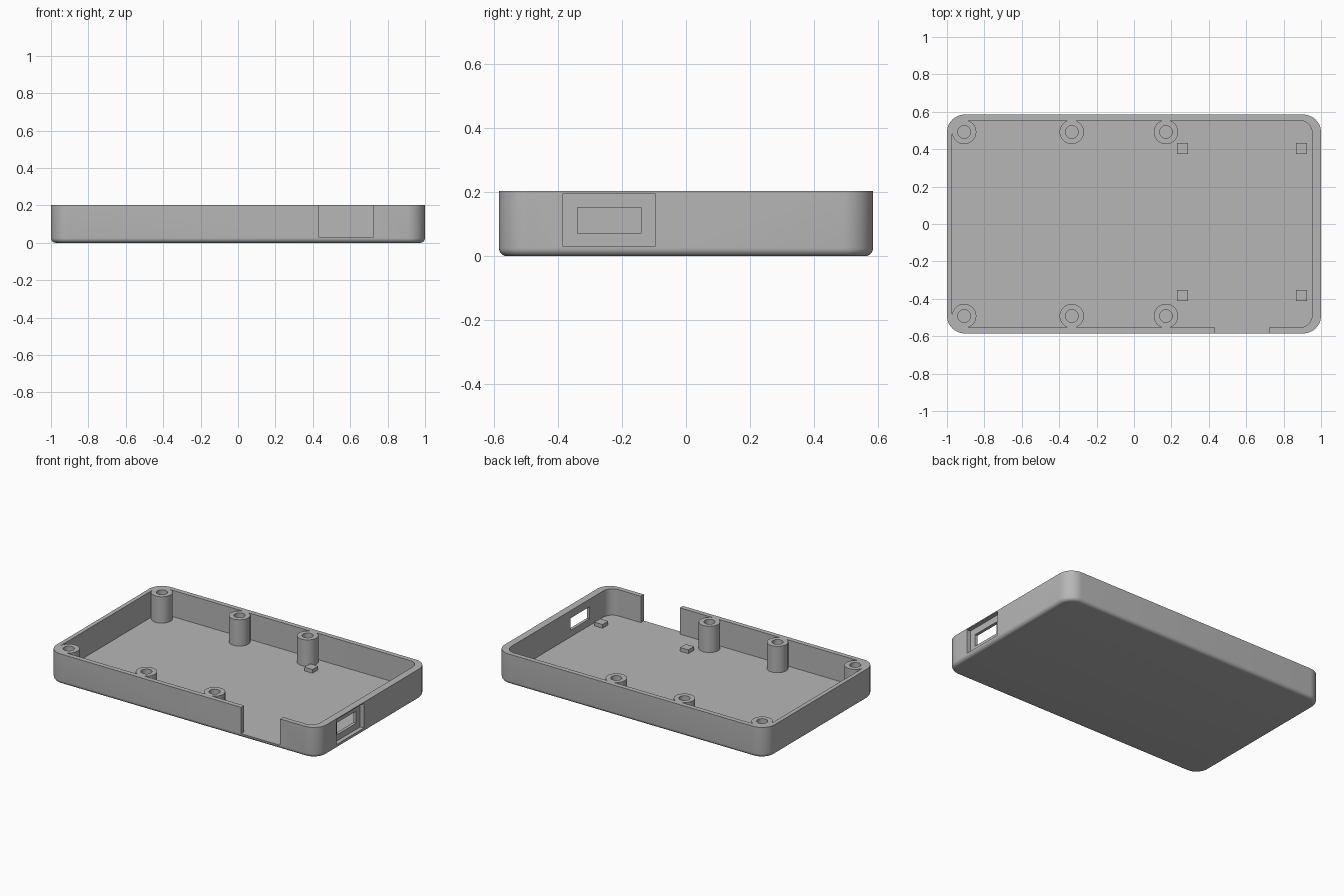
import bpy, bmesh, math

cube = bpy.data.objects.get("Cube")
if cube:
    bpy.data.objects.remove(cube, do_unlink=True)

TOP, FLOOR, DEEP = 0.203, 0.027, 0.585
BOSSES = [(x, y) for x in (-0.908, -0.333, 0.171) for y in (-0.492, 0.492)]

grey = bpy.data.materials.new("case_grey")
grey.use_nodes = True
colour = (0.47, 0.47, 0.47, 1)
grey.diffuse_color = colour
grey.node_tree.nodes["Principled BSDF"].inputs["Base Color"].default_value = colour


def make_object(name, bm):
    bmesh.ops.recalc_face_normals(bm, faces=bm.faces)
    mesh = bpy.data.meshes.new(name)
    bm.to_mesh(mesh)
    bm.free()
    mesh.materials.append(grey)
    obj = bpy.data.objects.new(name, mesh)
    bpy.context.collection.objects.link(obj)
    return obj


def rounded_prism(name, x0, x1, y0, y1, radius, layers, steps=12):
    """Stack rounded rectangles, each given as (inset, z)."""
    bm = bmesh.new()
    loops = []
    for inset, z in layers:
        loop = []
        corners = ((x1 - radius, y1 - radius), (x0 + radius, y1 - radius),
                   (x0 + radius, y0 + radius), (x1 - radius, y0 + radius))
        for quarter, (cx, cy) in enumerate(corners):
            for i in range(steps + 1):
                a = (quarter + i / steps) * math.pi / 2
                r = radius - inset
                loop.append(bm.verts.new((cx + r * math.cos(a), cy + r * math.sin(a), z)))
        loops.append(loop)
    for low, high in zip(loops, loops[1:]):
        for i in range(len(low)):
            j = (i + 1) % len(low)
            bm.faces.new((low[i], low[j], high[j], high[i]))
    bm.faces.new(loops[0][::-1])
    bm.faces.new(loops[-1])
    return make_object(name, bm)


def box(name, x0, x1, y0, y1, z0, z1):
    bm = bmesh.new()
    bmesh.ops.create_cube(bm, size=1)
    for v in bm.verts:
        v.co.x = x1 if v.co.x > 0 else x0
        v.co.y = y1 if v.co.y > 0 else y0
        v.co.z = z1 if v.co.z > 0 else z0
    return make_object(name, bm)


def cylinder(name, x, y, radius, z0, z1):
    bm = bmesh.new()
    bmesh.ops.create_cone(bm, cap_ends=True, segments=40, radius1=radius,
                          radius2=radius, depth=z1 - z0)
    bmesh.ops.translate(bm, verts=bm.verts, vec=(x, y, (z0 + z1) / 2))
    return make_object(name, bm)


def cut(target, cutter):
    mod = target.modifiers.new("cut", "BOOLEAN")
    mod.operation = "DIFFERENCE"
    mod.solver = "EXACT"
    mod.object = cutter
    bpy.context.view_layer.objects.active = target
    bpy.ops.object.modifier_apply(modifier=mod.name)
    bpy.data.objects.remove(cutter, do_unlink=True)


# Outer body with a filleted bottom edge
fillet = 0.025
layers = [(fillet * (1 - math.sin(a)), fillet * (1 - math.cos(a)))
          for a in (i * math.pi / 12 for i in range(7))]
tray = rounded_prism("case_tray", -1, 1, -DEEP, DEEP, 0.095, layers + [(0, TOP)])

# Inner cavity, leaving the screw bosses standing
cavity = rounded_prism("cavity_cutter", -0.972, 0.952, -0.553, 0.553, 0.065,
                       [(0, FLOOR), (0, TOP + 0.1)])
for x, y in BOSSES:
    cut(cavity, cylinder("boss_cutter", x, y, 0.065, -0.1, TOP + 0.2))
cut(tray, cavity)

# Screw holes
for x, y in BOSSES:
    cut(tray, cylinder("hole_cutter", x, y, 0.034, FLOOR + 0.01, TOP + 0.1))

# Front wall notch, side port recess and port opening
cut(tray, box("notch_cutter", 0.433, 0.722, -0.7, -0.54, FLOOR, TOP + 0.1))
cut(tray, box("recess_cutter", 0.972, 1.1, -0.385, -0.097, 0.03, 0.196))
cut(tray, box("port_cutter", 0.9, 1.1, -0.34, -0.14, 0.071, 0.152))

# Smooth the rounded surfaces, keeping edges sharp
bpy.ops.object.select_all(action="DESELECT")
tray.select_set(True)
bpy.context.view_layer.objects.active = tray
bpy.ops.object.shade_smooth_by_angle(angle=math.radians(30))

# Board support pegs
half = 0.03
for side, x in (("inner", 0.26), ("outer", 0.895)):
    for end, y in (("front", -0.383), ("back", 0.403)):
        box(f"{end}_{side}_peg", x - half, x + half, y - half, y + half,
            FLOOR - 0.01, FLOOR + 0.025)
